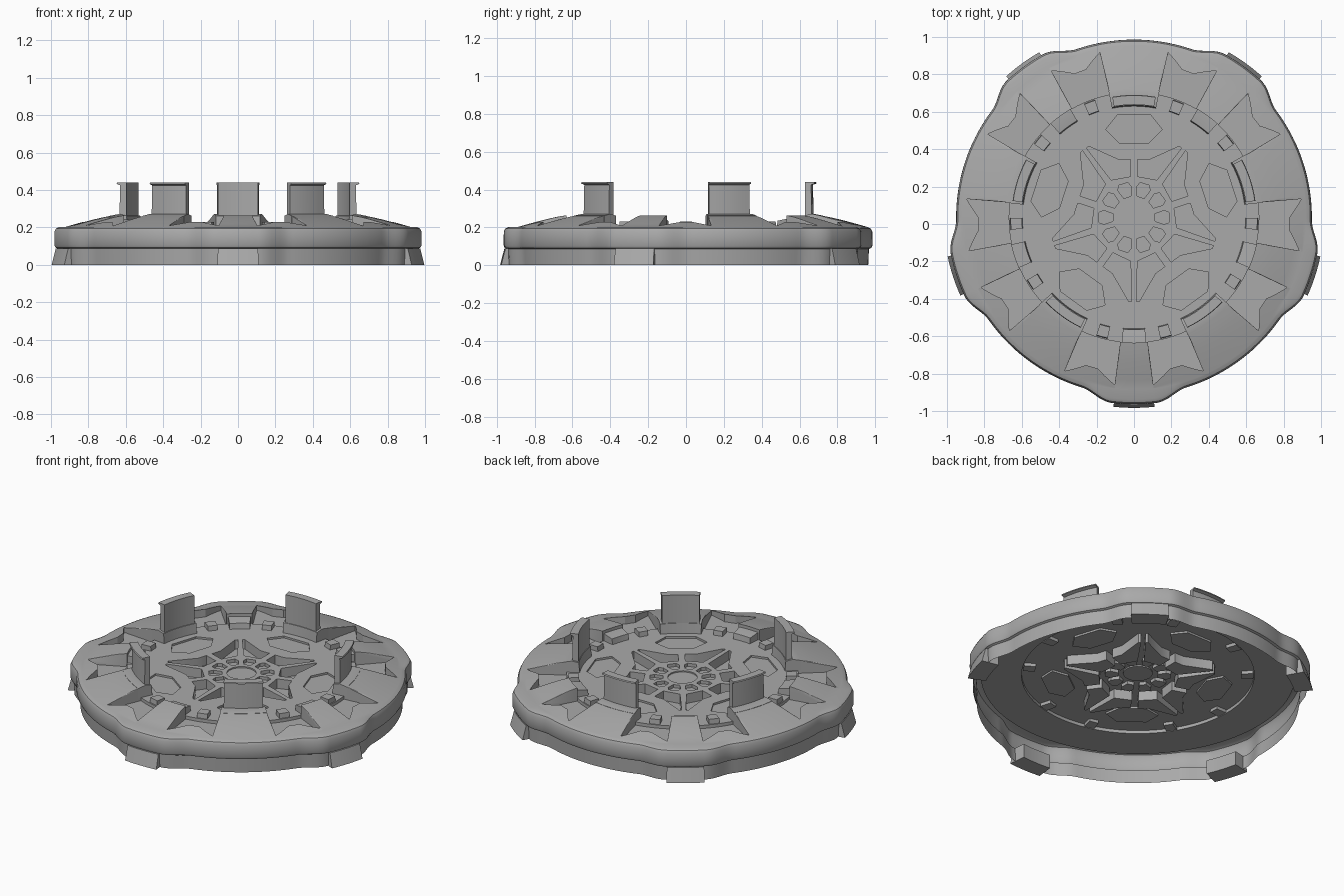
import bpy, bmesh
from math import sin, cos, radians, pi

cube = bpy.data.objects.get("Cube")
if cube:
    bpy.data.objects.remove(cube, do_unlink=True)

CY = 0.035                                   # disc centre in y
CLIPS = [-90 + 72 * k for k in range(5)]     # directions of the edge clips
TABS = [a + 36 for a in CLIPS]               # directions of the tall tabs
DECK, FLOOR = 0.2, 0.18

grey = bpy.data.materials.new("grey_plastic")
grey.use_nodes = True
grey.diffuse_color = (0.4, 0.4, 0.4, 1)
grey.node_tree.nodes["Principled BSDF"].inputs["Base Color"].default_value = (0.4, 0.4, 0.4, 1)


def polar(r, deg, z):
    return (r * cos(radians(deg)), CY + r * sin(radians(deg)), z)


def finish(name, bm, angle=30):
    mesh = bpy.data.meshes.new(name)
    bm.to_mesh(mesh)
    bm.free()
    ob = bpy.data.objects.new(name, mesh)
    bpy.context.collection.objects.link(ob)
    mesh.materials.append(grey)
    bpy.ops.object.select_all(action='DESELECT')
    ob.select_set(True)
    bpy.context.view_layer.objects.active = ob
    bpy.ops.object.shade_smooth_by_angle(angle=radians(angle))


def loft(bm, rows, closed=True):
    """Bridge rows of points with quads."""
    rows = [[bm.verts.new(p) for p in row] for row in rows]
    count = len(rows)
    for i in range(count if closed else count - 1):
        a, b = rows[i], rows[(i + 1) % count]
        for j in range(len(a) - 1):
            bm.faces.new((a[j], a[j + 1], b[j + 1], b[j]))
    return rows


def arc_block(name, direction, half, section, steps=6):
    """Sweep a closed (radius, height) section along a short arc."""
    bm = bmesh.new()
    rows = []
    for i in range(steps + 1):
        a = direction - half + 2 * half * i / steps
        rows.append([polar(r, a, z) for r, z in section])
    rows = [[bm.verts.new(p) for p in row] for row in rows]
    n = len(section)
    for a, b in zip(rows, rows[1:]):
        for j in range(n):
            bm.faces.new((a[j], a[(j + 1) % n], b[(j + 1) % n], b[j]))
    bm.faces.new(rows[0])
    bm.faces.new(rows[-1])
    bmesh.ops.recalc_face_normals(bm, faces=bm.faces)
    finish(name, bm)


# Outer ring: ramped wedges, crown-shaped notches, rounded rim and skirt
NOTCH = [(0, .67), (6.3, .67), (6.6, .90), (13.5, .83), (18, .83), (24.3, .90), (24.8, .67), (36, .67)]


def inner_radius(a):
    for (a0, r0), (a1, r1) in zip(NOTCH, NOTCH[1:]):
        if a <= a1:
            return r0 + (r1 - r0) * (a - a0) / (a1 - a0)
    return .67


def ramp(r):
    return .264 - .062 * ((r - .67) / .255) ** 1.2


def bulge(a):
    t = min(max((17 - a) / 10, 0), 1)
    return .048 * t * t * (3 - 2 * t)


RIM = [(.925, .202), (.942, .194), (.95, .178), (.951, .105), (.945, .092), (.932, .086), (.928, 0)]
half = sorted(set([a for a, r in NOTCH] + [1.5 * i for i in range(25)]))
sector = [-a for a in reversed(half[1:])] + half[:-1]
rows = []
for clip in CLIPS:
    for a in sector:
        r0, extra = inner_radius(abs(a)), bulge(abs(a))
        row = [polar(r0, clip + a, FLOOR)]
        for i in range(6):
            r = r0 + (.92 - r0) * i / 5
            row.append(polar(r, clip + a, ramp(r)))
        row += [polar(r + extra, clip + a, z) for r, z in RIM]
        rows.append(row)
bm = bmesh.new()
loft(bm, rows)
bmesh.ops.recalc_face_normals(bm, faces=bm.faces)
if sum(f.normal.z * f.calc_area() for f in bm.faces) < 0:
    bmesh.ops.reverse_faces(bm, faces=bm.faces)
finish("outer_ring", bm)

# Notch floor, stepped up to the deck edge
bm = bmesh.new()
loft(bm, [[polar(.905, a, FLOOR), polar(.67, a, FLOOR), polar(.67, a, DECK)] for a in range(0, 360, 3)])
bmesh.ops.recalc_face_normals(bm, faces=bm.faces)
if sum(f.normal.z for f in bm.faces) < 0:
    bmesh.ops.reverse_faces(bm, faces=bm.faces)
finish("notch_floor", bm)

# Deck with sunken pits: each pit is (outline of radius and angle, depth)
pits = [([(.085, a) for a in range(0, 360, 15)], .008)]
for clip in CLIPS:
    for s in (1, -1):
        star = [(.235, 4.5), (.45, 1.6), (.45, 3.6), (.32, 21), (.31, 32.3), (.22, 30.8)]
        pits.append(([(r, clip + s * a) for r, a in star], .06))
        cell = [(.115, 8), (.165, 5), (.19, 10), (.19, 26), (.165, 31), (.115, 28)]
        pits.append(([(r, clip + s * a) for r, a in cell], .02))
for tab in TABS:
    pad = [(.494, 17.7), (.557, 9), (.557, -9), (.494, -17.7), (.402, -10.8), (.402, 10.8)]
    pits.append(([(r, tab + a) for r, a in pad], .012))

bm = bmesh.new()


def loop_of(points):
    verts = [bm.verts.new(polar(r, a, DECK)) for r, a in points]
    return verts, [bm.edges.new((verts[i - 1], verts[i])) for i in range(len(verts))]


edges = loop_of([(.67, a) for a in range(0, 360, 3)])[1]
outlines = []
for points, depth in pits:
    verts, pit_edges = loop_of(points)
    outlines.append((verts, depth))
    edges += pit_edges
bmesh.ops.triangle_fill(bm, edges=edges, use_beauty=True, use_dissolve=False, normal=(0, 0, 1))
for verts, depth in outlines:
    low = [bm.verts.new((v.co.x, v.co.y, DECK - depth)) for v in verts]
    for i in range(len(verts)):
        bm.faces.new((verts[i - 1], verts[i], low[i], low[i - 1]))
    bm.faces.new(low)
bmesh.ops.recalc_face_normals(bm, faces=bm.faces)
if sum(f.normal.z * f.calc_area() for f in bm.faces) < 0:
    bmesh.ops.reverse_faces(bm, faces=bm.faces)
finish("deck", bm)

# Tall tabs with a thin top lip, standing on raised bases
for k, d in enumerate(TABS):
    arc_block(f"tab_base_{k}", d, 11.4, [(.595, DECK), (.69, DECK), (.69, .262), (.64, .272), (.60, .262)])
    arc_block(f"tall_tab_{k}", d, 10.2,
              [(.603, .25), (.64, .25), (.636, .425), (.655, .432), (.652, .44), (.603, .44)])

# Blocks on the deck edge and clips around the skirt
for k, d in enumerate(CLIPS):
    arc_block(f"deck_block_{k}", d, 5.6, [(.595, DECK), (.68, DECK), (.68, .245), (.66, .245), (.60, .235)])
    for side, s in (("left", 1), ("right", -1)):
        arc_block(f"small_block_{side}_{k}", d + 15 * s, 2.7,
                  [(.595, FLOOR), (.665, FLOOR), (.66, .23), (.60, .23)], 2)
    arc_block(f"edge_clip_{k}", d, 6.2, [(.91, 0), (1.018, 0), (.995, .088), (.91, .088)])
